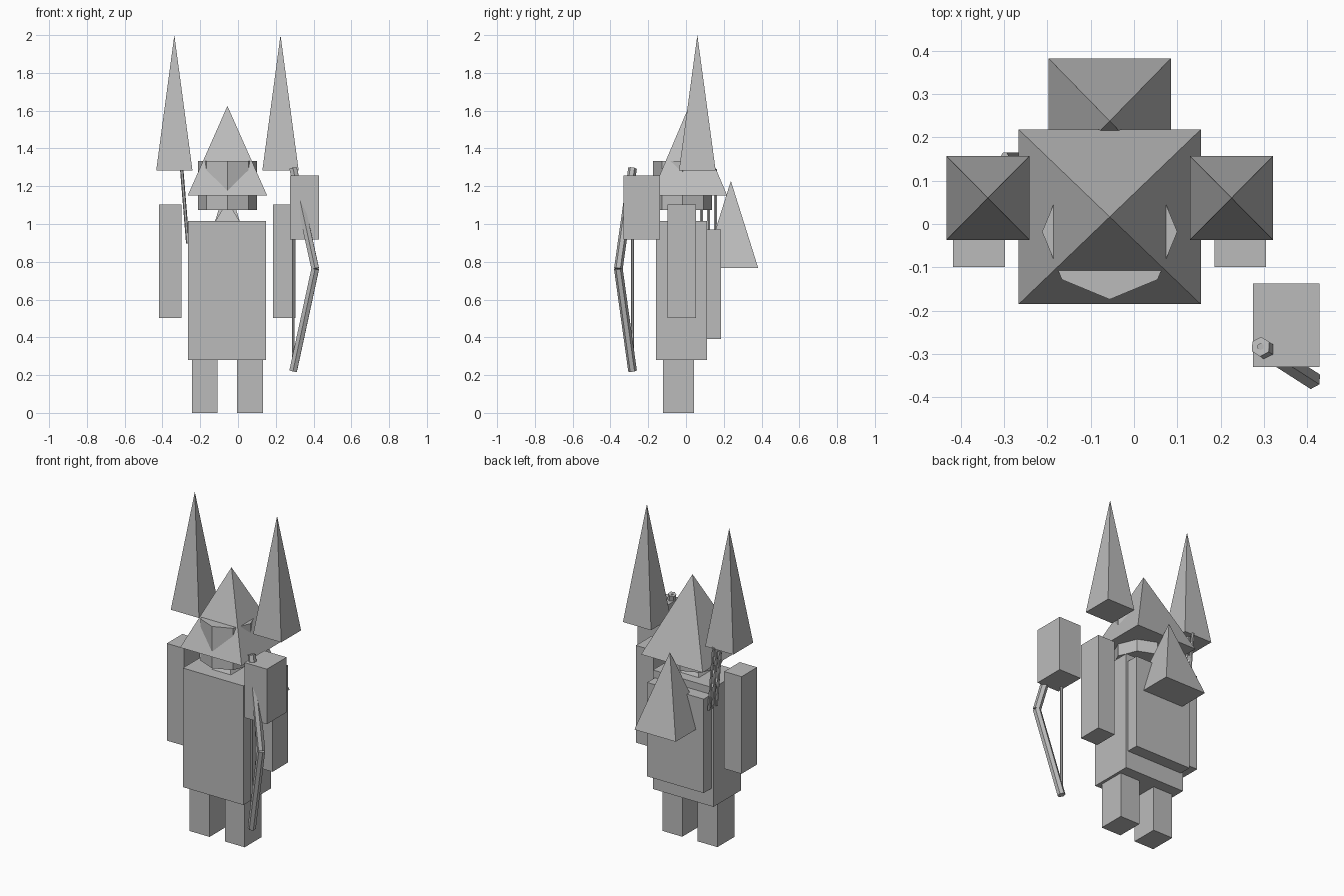
import bpy, bmesh, math
from mathutils import Vector, Matrix

if "Cube" in bpy.data.objects:
    bpy.data.objects.remove(bpy.data.objects["Cube"])

grey = bpy.data.materials.new("plain_grey")
grey.diffuse_color = (0.5, 0.5, 0.5, 1)
grey.use_nodes = True
grey.node_tree.nodes["Principled BSDF"].inputs["Base Color"].default_value = grey.diffuse_color


def finish(name, bm):
    bmesh.ops.recalc_face_normals(bm, faces=bm.faces)
    mesh = bpy.data.meshes.new(name)
    bm.to_mesh(mesh)
    bm.free()
    mesh.materials.append(grey)
    obj = bpy.data.objects.new(name, mesh)
    bpy.context.collection.objects.link(obj)
    return obj


def box(name, x, y, z):
    """Box from (min, max) ranges on each axis."""
    bm = bmesh.new()
    size = Vector((x[1] - x[0], y[1] - y[0], z[1] - z[0]))
    mid = Vector((x[0] + x[1], y[0] + y[1], z[0] + z[1])) / 2
    bmesh.ops.create_cube(bm, size=1, matrix=Matrix.Translation(mid) @ Matrix.Diagonal(size).to_4x4())
    return finish(name, bm)


def pyramid(name, x, y, z):
    """Four-sided pyramid with its base on the x, y ranges."""
    bm = bmesh.new()
    base = [bm.verts.new((px, py, z[0])) for px, py in
            ((x[0], y[0]), (x[1], y[0]), (x[1], y[1]), (x[0], y[1]))]
    tip = bm.verts.new(((x[0] + x[1]) / 2, (y[0] + y[1]) / 2, z[1]))
    bm.faces.new(base)
    for i in range(4):
        bm.faces.new((base[i], base[(i + 1) % 4], tip))
    return finish(name, bm)


def rod(name, a, b, radius, sides=6):
    """Straight prism between two points."""
    a, b = Vector(a), Vector(b)
    axis = b - a
    rot = axis.to_track_quat('Z', 'Y').to_matrix().to_4x4()
    bm = bmesh.new()
    bmesh.ops.create_cone(bm, cap_ends=True, segments=sides, radius1=radius, radius2=radius,
                          depth=axis.length, matrix=Matrix.Translation((a + b) / 2) @ rot)
    return finish(name, bm)


CX = -0.056  # centre line of the figure

# Torso, neck and backpack
box("torso", (-0.265, 0.149), (-0.16, 0.11), (0.28, 1.015))
pyramid("neck", (CX - 0.073, CX + 0.073), (-0.09, 0.056), (1.0, 1.122))
box("backpack", (-0.25, 0.136), (0.10, 0.185), (0.39, 0.97))
pyramid("hood", (-0.197, 0.085), (0.093, 0.382), (0.768, 1.228))

# Octagonal head with pointed hat
rod("head", (CX, -0.018, 1.075), (CX, -0.018, 1.333), 0.156, 8)
pyramid("hat", (-0.266, 0.154), (-0.185, 0.218), (1.151, 1.625))

# Paired limbs and shoulder spikes
for side, s in (("right", -1), ("left", 1)):
    def span(inner, outer):
        return tuple(sorted((CX + s * inner, CX + s * outer)))
    box(side + "_leg", span(0.052, 0.188), (-0.123, 0.042), (0, 0.28))
    box(side + "_arm", span(0.242, 0.361), (-0.099, 0.053), (0.503, 1.103))
    pyramid(side + "_spike", span(0.185, 0.377), (-0.037, 0.157), (1.283, 2.0))

# Hand block holding the bow
box("bow_hand", (0.275, 0.428), (-0.33, -0.137), (0.918, 1.258))
top, grip, low = (0.292, -0.283, 1.295), (0.409, -0.358, 0.763), (0.292, -0.283, 0.222)
rod("bow_upper_limb", grip, top, 0.023)
rod("bow_lower_limb", grip, low, 0.023)
rod("bow_string", (0.292, -0.283, 0.235), (0.292, -0.283, 1.298), 0.008)

# Arrows behind the shoulder
for i, y in enumerate((0.083, 0.12, 0.157)):
    rod("arrow_%d" % (i + 1), (-0.266, y, 0.897), (-0.298, y, 1.29), 0.009)
